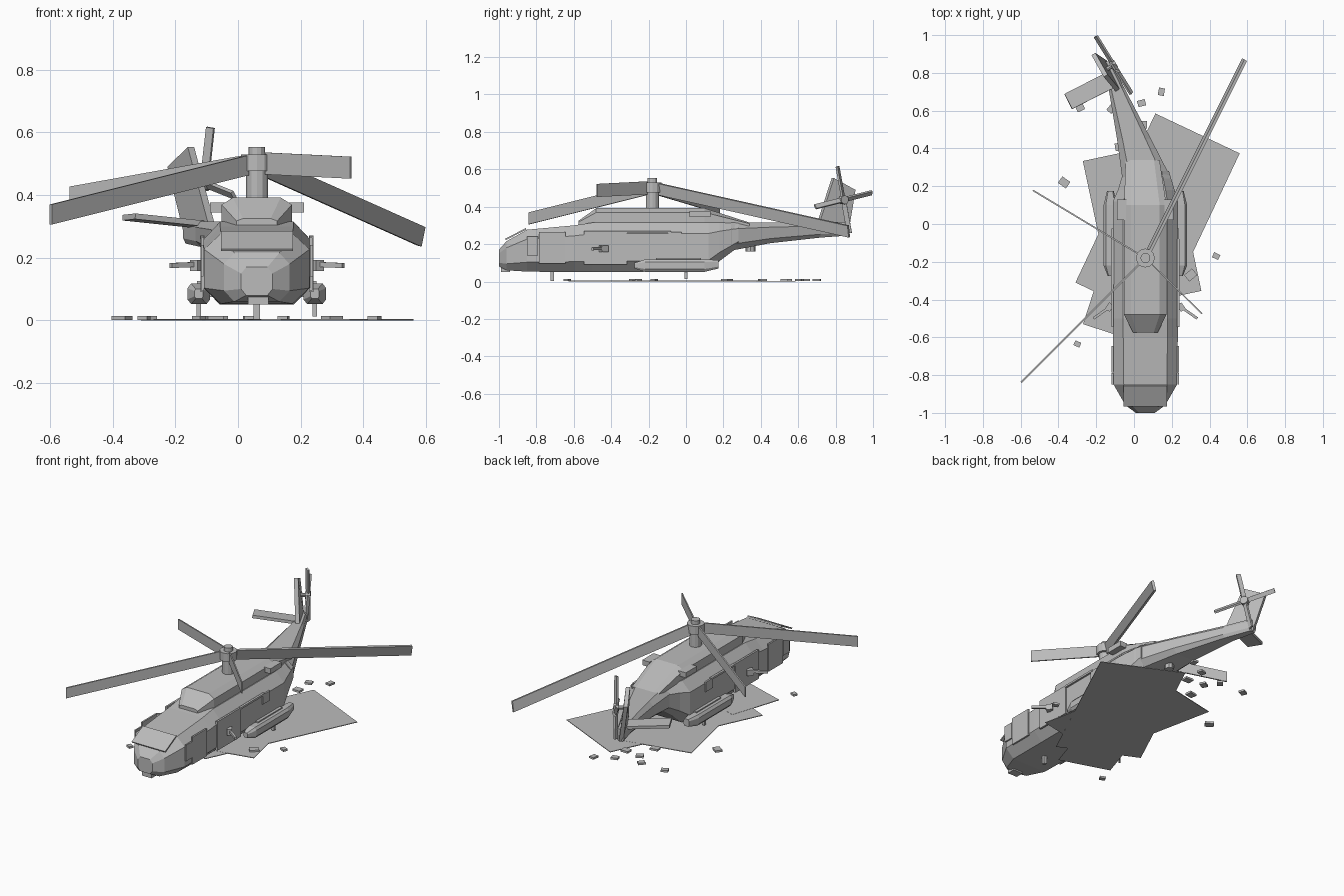
import bpy, bmesh, math
from mathutils import Vector, Matrix

old = bpy.data.objects.get("Cube")
if old:
    bpy.data.objects.remove(old, do_unlink=True)

grey = bpy.data.materials.new("plain grey")
grey.use_nodes = True
grey.diffuse_color = (0.5, 0.5, 0.5, 1)
grey.node_tree.nodes["Principled BSDF"].inputs["Base Color"].default_value = (0.5, 0.5, 0.5, 1)
CX = 0.06  # centre line of the hull


def finish(name, bm):
    bmesh.ops.recalc_face_normals(bm, faces=bm.faces)
    mesh = bpy.data.meshes.new(name)
    bm.to_mesh(mesh)
    bm.free()
    mesh.materials.append(grey)
    ob = bpy.data.objects.new(name, mesh)
    bpy.context.collection.objects.link(ob)
    return ob


def loft(name, rings):
    """Skin a list of equal-length rings and cap both ends."""
    bm = bmesh.new()
    vs = [[bm.verts.new(p) for p in r] for r in rings]
    n = len(vs[0])
    for a, b in zip(vs, vs[1:]):
        for i in range(n):
            j = (i + 1) % n
            bm.faces.new((a[i], a[j], b[j], b[i]))
    bm.faces.new(vs[0])
    bm.faces.new(vs[-1][::-1])
    return finish(name, bm)


def octagon(y, cx, hw, z0, z1, cut=0.32):
    """Chamfered section across the hull."""
    cz = (z1 - z0) * cut * 0.7
    cw = hw * (1 - cut)
    return [(cx + x, y, z) for x, z in (
        (-cw, z0), (cw, z0), (hw, z0 + cz), (hw, z1 - cz),
        (cw, z1), (-cw, z1), (-hw, z1 - cz), (-hw, z0 + cz))]


def box(name, centre, size, turn=0):
    bm = bmesh.new()
    m = Matrix.Translation(centre) @ Matrix.Rotation(math.radians(turn), 4, 'Z')
    bmesh.ops.create_cube(bm, size=1, matrix=m @ Matrix.Diagonal((*size, 1)))
    return finish(name, bm)


def cylinder(name, centre, r1, r2, depth, sides=12, turn=None):
    bm = bmesh.new()
    bmesh.ops.create_cone(bm, cap_ends=True, segments=sides, radius1=r1, radius2=r2, depth=depth,
                          matrix=Matrix.Translation(centre) @ (turn or Matrix.Identity(4)))
    return finish(name, bm)


def plate(name, a, b, wide, thick, chord=(0, 0, 1)):
    """Flat bar from a to b, its width lying along chord."""
    a, b, c = Vector(a), Vector(b), Vector(chord).normalized()
    s = (b - a).cross(c).normalized() * thick / 2
    c = c * wide / 2
    return loft(name, [[p + c + s, p + c - s, p - c - s, p - c + s] for p in (a, b)])


# Hull with blunt nose
loft("hull", [octagon(*s) for s in (
    (-1.0, CX, 0.05, 0.08, 0.17), (-0.96, CX, 0.105, 0.06, 0.215),
    (-0.85, CX, 0.168, 0.053, 0.277), (-0.6, CX, 0.172, 0.05, 0.3),
    (-0.5, CX, 0.172, 0.05, 0.315), (0.12, CX, 0.172, 0.055, 0.315),
    (0.18, CX + 0.005, 0.15, 0.11, 0.315), (0.28, 0.065, 0.12, 0.185, 0.312))])
# Bent tail boom
loft("tail_boom", [octagon(*s) for s in (
    (0.24, 0.068, 0.13, 0.165, 0.315), (0.45, 0.0, 0.09, 0.205, 0.315),
    (0.72, -0.093, 0.042, 0.235, 0.315), (0.86, -0.15, 0.025, 0.245, 0.32))])
# Engine housing on the roof
loft("engine_housing", [octagon(*s) for s in (
    (-0.575, CX, 0.065, 0.29, 0.325), (-0.48, CX, 0.112, 0.29, 0.392),
    (0.1, CX, 0.112, 0.29, 0.392), (0.34, 0.045, 0.09, 0.29, 0.315))])

# Windscreen, brow and nose sensor
plate("windscreen", (CX, -0.965, 0.225), (CX, -0.855, 0.282), 0.23, 0.008, (1, 0, 0))
box("nose_sensor", (CX + 0.005, -0.965, 0.075), (0.065, 0.05, 0.05))

# Fittings on both sides
for side, s in (("left", 1), ("right", -1)):
    x = CX + s * 0.174
    box(side + "_cabin_door", (x, -0.43, 0.18), (0.012, 0.23, 0.18))
    box(side + "_cockpit_door", (x - s * 0.001, -0.715, 0.18), (0.01, 0.14, 0.17))
    box(side + "_cockpit_window", (x, -0.82, 0.19), (0.009, 0.06, 0.1))
    box(side + "_rear_window", (x, -0.06, 0.235), (0.01, 0.07, 0.06))
    box(side + "_door_rail", (x, -0.2, 0.265), (0.014, 0.24, 0.012))
    box(side + "_exhaust", (CX + s * 0.125, 0.075, 0.36), (0.05, 0.11, 0.032))
    # Side pod with gear leg and wheel
    loft(side + "_pod", [octagon(*p) for p in (
        (-0.275, CX + s * 0.185, 0.014, 0.07, 0.1), (-0.22, CX + s * 0.185, 0.036, 0.052, 0.118),
        (0.1, CX + s * 0.185, 0.036, 0.052, 0.118), (0.175, CX + s * 0.185, 0.018, 0.07, 0.115))])
    box(side + "_pod_mount", (CX + s * 0.165, -0.04, 0.1), (0.05, 0.24, 0.05))
    box(side + "_gear_leg", (CX + s * 0.185, 0, 0.035), (0.014, 0.016, 0.045))
    # Door gun
    plate(side + "_door_gun", (CX + s * 0.16, -0.42, 0.18), (CX + s * 0.275, -0.5, 0.175), 0.016, 0.014)
    box(side + "_gun_mount", (CX + s * 0.19, -0.44, 0.175), (0.03, 0.04, 0.035), s * 35)

# Nose gear, belly mast and boom pod
box("nose_gear_leg", (CX, -0.715, 0.03), (0.02, 0.018, 0.055))
cylinder("boom_pod", (0.03, 0.345, 0.185), 0.026, 0.026, 0.05, 8)

# Rotor mast and hub
cylinder("rotor_mast", (CX, -0.18, 0.42), 0.035, 0.035, 0.14)
cylinder("rotor_hub", (CX, -0.18, 0.503), 0.05, 0.05, 0.052)
cylinder("hub_cap", (CX, -0.18, 0.535), 0.026, 0.026, 0.035)

# Drooping rotor blades, one snapped short
hub = Vector((CX, -0.18, 0.502))
for name, tip, wide, thick in (
        ("left_rear", (0.585, 0.87, 0.268), 0.064, 0.016),
        ("right_rear", (-0.535, 0.178, 0.395), 0.064, 0.008),
        ("right_front", (-0.597, -0.838, 0.338), 0.064, 0.01),
        ("broken", (0.36, -0.475, 0.487), 0.07, 0.007)):
    tip = Vector(tip)
    root = hub + (tip - hub).normalized() * 0.04
    lean = (0.2, -0.1, 1) if name == "left_rear" else (0, 0, 1)
    plate(name + "_blade", root, tip, wide, thick, lean)

# Tail fin, slanted along the twisted tail
across = Vector((0.85, 0.53, 0)) * 0.012
fin = [Vector(p) for p in ((-0.08, 0.7, 0.29), (-0.155, 0.86, 0.245),
                           (-0.215, 0.9, 0.49), (-0.15, 0.785, 0.553))]
loft("tail_fin", [[p + across * k for p in fin] for k in (-1, 1)])
# Single stabiliser
plate("stabiliser", (-0.11, 0.77, 0.305), (-0.348, 0.648, 0.33), 0.09, 0.018, (0.45, -0.88, 0.05))

# Tail rotor
axis = Vector((0.85, 0.53, 0)).normalized()
centre = Vector((-0.108, 0.842, 0.437))
spin = axis.to_track_quat('Z', 'Y').to_matrix().to_4x4()
cylinder("tail_rotor_shaft", centre - axis * 0.02, 0.012, 0.012, 0.07, 8, spin)
cylinder("tail_rotor_hub", centre, 0.024, 0.024, 0.03, 10, spin)
along = Vector((-0.53, 0.85, 0))
for i in range(4):
    ang = math.radians(12 + 90 * i)
    ray = along * math.cos(ang) + Vector((0, 0, 1)) * math.sin(ang)
    plate(f"tail_rotor_blade_{i + 1}", centre + ray * 0.015, centre + ray * 0.182,
          0.026, 0.012, axis.cross(ray) + axis * 0.7)

# Ground patches: corner, edge direction, size along and across
for i, (px, py, deg, length, width) in enumerate((
        (-0.31, -0.31, 64.7, 0.99, 0.494),
        (-0.104, -0.452, 102, 0.803, 0.471),
        (-0.27, -0.53, 72, 0.33, 0.315))):
    a = math.radians(deg)
    u, v = Vector((math.cos(a), math.sin(a), 0)), Vector((math.sin(a), -math.cos(a), 0))
    mid = Vector((px, py, 0.002 + i * 0.0005)) + u * length / 2 + v * width / 2
    box(f"ground_patch_{i + 1}", mid, (length, width, 0.004), deg)

# Scattered debris
for i, (x, y, size, turn) in enumerate((
        (0.145, 0.7, 0.04, 80), (-0.37, 0.22, 0.052, -35), (-0.285, 0.615, 0.042, 25),
        (0.435, -0.17, 0.036, -25), (-0.3, -0.635, 0.034, -25), (0.045, 0.525, 0.05, 0),
        (-0.075, 0.41, 0.05, 10), (-0.06, 0.54, 0.045, 30), (0.04, 0.64, 0.042, 15),
        (-0.12, 0.61, 0.042, 50), (0.3, -0.27, 0.055, 40))):
    box(f"debris_{i + 1}", (x, y, 0.008), (size, size * 0.8, 0.012), turn)
